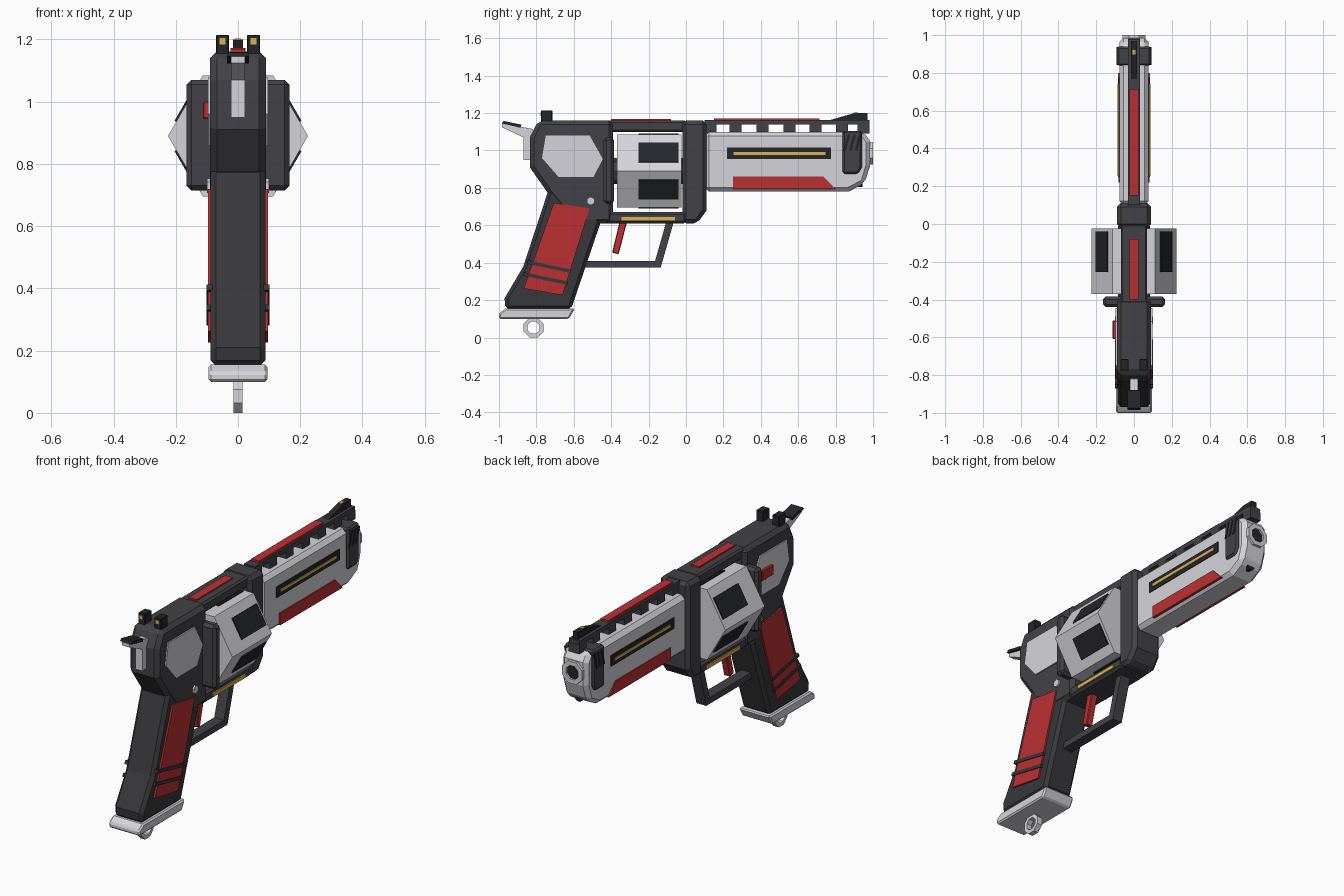
import bpy, bmesh, math
from mathutils import Vector

if "Cube" in bpy.data.objects:
    bpy.data.objects.remove(bpy.data.objects["Cube"])


def material(name, r, g, b):
    m = bpy.data.materials.new(name)
    m.diffuse_color = (r, g, b, 1)
    m.use_nodes = True
    m.node_tree.nodes["Principled BSDF"].inputs["Base Color"].default_value = m.diffuse_color
    return m


DARK = material("charcoal", 0.055, 0.055, 0.063)
GRIP = material("grip_black", 0.04, 0.04, 0.044)
BLACK = material("black", 0.018, 0.019, 0.022)
LIGHT = material("silver", 0.66, 0.66, 0.70)
RED = material("red", 0.5, 0.03, 0.033)
GOLD = material("gold", 0.72, 0.45, 0.09)


def finish(bm, name, mat, bevel=0):
    bmesh.ops.recalc_face_normals(bm, faces=bm.faces)
    me = bpy.data.meshes.new(name)
    bm.to_mesh(me)
    bm.free()
    me.materials.append(mat)
    ob = bpy.data.objects.new(name, me)
    bpy.context.collection.objects.link(ob)
    if bevel:
        mod = ob.modifiers.new("bevel", 'BEVEL')
        mod.width = bevel
        mod.segments = 1
        mod.limit_method = 'ANGLE'
        mod.angle_limit = math.radians(40)
    return ob


def prism(name, pts, x0, x1, mat, bevel=0):
    """Extrude a (y, z) profile from x0 to x1."""
    bm = bmesh.new()
    f = bm.faces.new([bm.verts.new((x0, y, z)) for y, z in pts])
    ext = bmesh.ops.extrude_face_region(bm, geom=[f])["geom"]
    bmesh.ops.translate(bm, vec=(x1 - x0, 0, 0),
                        verts=[v for v in ext if isinstance(v, bmesh.types.BMVert)])
    return finish(bm, name, mat, bevel)


def slab(name, pts, half, mat, bevel=0):
    return prism(name, pts, -half, half, mat, bevel)


def rect(y0, y1, z0, z1):
    return [(y0, z0), (y1, z0), (y1, z1), (y0, z1)]


def both(name, pts, x0, x1, mat, bevel=0):
    """The same side panel on the right and the left."""
    prism(name + "_right", pts, x0, x1, mat, bevel)
    prism(name + "_left", pts, -x1, -x0, mat, bevel)


def ring(name, axis, centre, r_out, r_in, half, n, mat, turn=0.0):
    """Tube with n sides along axis 'x' or 'y'; a solid bar when r_in is 0."""
    bm = bmesh.new()
    c = Vector(centre)

    def loop(r, h):
        out = []
        for i in range(n):
            a = 2 * math.pi * (i + turn) / n
            u, w = r * math.cos(a), r * math.sin(a)
            out.append(bm.verts.new(c + Vector((h, u, w) if axis == 'x' else (u, h, w))))
        return out

    loops = [loop(r_out, -half), loop(r_out, half)]
    if r_in:
        loops += [loop(r_in, half), loop(r_in, -half)]
        pairs = [(loops[k], loops[(k + 1) % 4]) for k in range(4)]
    else:
        bm.faces.new(loops[0])
        bm.faces.new(loops[1])
        pairs = [(loops[0], loops[1])]
    for a, b in pairs:
        for i in range(n):
            j = (i + 1) % n
            bm.faces.new((a[i], a[j], b[j], b[i]))
    return finish(bm, name, mat)


# Frame around the open cylinder window
slab("rear_frame", [(-0.79, 1.16), (-0.835, 1.07), (-0.835, 0.91), (-0.73, 0.76), (-0.60, 0.61),
                    (-0.39, 0.61), (-0.39, 1.16)], 0.09, DARK, 0.022)
slab("top_strap", rect(-0.42, 0.0, 1.10, 1.16), 0.07, DARK, 0.01)
slab("bottom_strap", rect(-0.43, 0.0, 0.61, 0.67), 0.085, DARK, 0.012)
slab("front_frame", [(-0.02, 0.61), (0.06, 0.61), (0.11, 0.68), (0.11, 1.16), (-0.02, 1.16)],
     0.09, DARK, 0.02)
slab("recoil_shield", rect(-0.44, -0.385, 0.715, 1.07), 0.165, DARK, 0.015)
slab("top_strap_inlay", rect(-0.40, -0.08, 1.15, 1.168), 0.024, RED)
both("rear_panel", [(-0.75, 1.08), (-0.515, 1.08), (-0.445, 0.955), (-0.495, 0.857),
                    (-0.68, 0.857), (-0.77, 0.96)], 0.08, 0.097, LIGHT)
both("gold_strip", rect(-0.345, -0.06, 0.625, 0.645), 0.08, 0.092, GOLD)
prism("release_button", rect(-0.61, -0.51, 0.945, 1.0), -0.113, -0.09, RED, 0.004)
for s, side in ((1, "right"), (-1, "left")):
    ring("frame_screw_" + side, 'x', (s * 0.09, -0.51, 0.73), 0.023, 0, 0.01, 6, LIGHT, 0.5)

# Six-sided cylinder with dark flutes
ring("cylinder", 'y', (0, -0.197, 0.89), 0.225, 0, 0.173, 6, LIGHT)
ring("cylinder_axle", 'y', (0, -0.20, 0.89), 0.07, 0, 0.2, 8, DARK)
for i in range(6):
    a = math.radians(30 + 60 * i)
    n, t = Vector((math.cos(a), 0, math.sin(a))), Vector((-math.sin(a), 0, math.cos(a)))
    bm = bmesh.new()
    bmesh.ops.create_cube(bm, size=1)
    for v in bm.verts:
        p = v.co.copy()
        v.co = Vector((0, -0.147, 0.89)) + n * (0.195 + p.x * 0.012) + t * p.z * 0.12 \
            + Vector((0, p.y * 0.215, 0))
    finish(bm, f"cylinder_flute_{i + 1}", BLACK)

# Barrel, muzzle and side panels
slab("barrel", [(0.10, 0.78), (0.87, 0.78), (0.955, 0.825), (0.985, 0.92), (0.985, 1.05),
                (0.95, 1.10), (0.10, 1.10)], 0.078, LIGHT, 0.022)
ring("muzzle_ring", 'y', (0, 0.985, 0.985), 0.066, 0.04, 0.015, 8, LIGHT, 0.5)
ring("bore", 'y', (0, 0.98, 0.985), 0.041, 0, 0.009, 8, BLACK, 0.5)
ring("guide_rod", 'y', (0, 0.90, 0.828), 0.026, 0, 0.043, 8, BLACK, 0.5)
both("barrel_slot", rect(0.22, 0.775, 0.955, 1.015), 0.07, 0.083, BLACK)
both("barrel_slot_line", rect(0.255, 0.745, 0.976, 0.992), 0.08, 0.087, GOLD)
both("barrel_red_panel", [(0.25, 0.793), (0.80, 0.793), (0.735, 0.86), (0.25, 0.86)],
     0.06, 0.084, RED)
slab("muzzle_cladding", [(0.838, 0.875), (0.92, 0.875), (0.94, 0.91), (0.94, 1.105),
                         (0.838, 1.105)], 0.09, DARK, 0.01)
for i in range(3):
    y = 0.842 + 0.03 * i
    both(f"muzzle_vent_{i + 1}", [(y, 1.0), (y + 0.014, 1.0), (y + 0.036, 1.085),
                                  (y + 0.022, 1.085)], 0.085, 0.093, BLACK)

# Ventilated rib and sights
slab("rib", rect(0.10, 0.98, 1.138, 1.162), 0.033, DARK)
for i, y in enumerate((0.13, 0.265, 0.41, 0.553, 0.692, 0.833, 0.95)):
    slab(f"rib_post_{i + 1}", rect(y - 0.032, y + 0.032, 1.09, 1.14), 0.033, DARK)
slab("rib_inlay", rect(0.15, 0.715, 1.155, 1.172), 0.024, RED)
slab("front_sight", [(0.76, 1.16), (0.97, 1.16), (0.97, 1.2), (0.90, 1.2)], 0.016, BLACK)
slab("front_sight_dot", [(0.895, 1.19), (0.92, 1.19), (0.92, 1.203), (0.897, 1.203)], 0.009, GOLD)
for s, side in ((1, "right"), (-1, "left")):
    x = 0.05 * s
    prism("rear_sight_" + side, rect(-0.775, -0.715, 1.14, 1.215), x - 0.021, x + 0.021, BLACK, 0.003)
    prism("rear_sight_dot_" + side, rect(-0.779, -0.77, 1.184, 1.204), x - 0.01, x + 0.01, GOLD)

# Hammer
slab("hammer", [(-0.985, 1.125), (-0.985, 1.145), (-0.82, 1.115), (-0.77, 0.95), (-0.87, 0.95),
                (-0.87, 1.07)], 0.022, LIGHT)
slab("hammer_spur_pad", [(-0.985, 1.145), (-0.975, 1.158), (-0.88, 1.138), (-0.885, 1.122)],
     0.035, BLACK)

# Grip, panels, base plate and lanyard ring
slab("grip", [(-0.735, 0.79), (-0.87, 0.38), (-0.97, 0.21), (-0.965, 0.15), (-0.615, 0.15),
              (-0.455, 0.62), (-0.53, 0.79)], 0.088, GRIP, 0.018)
both("grip_panel", [(-0.707, 0.72), (-0.515, 0.69), (-0.66, 0.227), (-0.868, 0.262)],
     0.08, 0.097, RED)
for i in range(2):
    y, z = -0.852 - 0.018 * i, 0.395 - 0.064 * i
    both(f"grip_band_{i + 1}", [(y, z), (y + 0.235, z - 0.05), (y + 0.24, z - 0.032),
                                (y + 0.005, z + 0.018)], 0.08, 0.101, GRIP)
slab("grip_base_plate", [(-1.0, 0.10), (-0.625, 0.10), (-0.595, 0.155), (-0.965, 0.155),
                         (-1.0, 0.13)], 0.095, LIGHT, 0.008)
ring("lanyard_ring", 'x', (0, -0.815, 0.053), 0.057, 0.035, 0.015, 8, LIGHT, 0.5)

# Trigger and guard
slab("trigger", [(-0.355, 0.62), (-0.315, 0.62), (-0.36, 0.445), (-0.395, 0.455)], 0.02, RED, 0.004)
slab("trigger_guard", [(-0.105, 0.62), (-0.065, 0.62), (-0.135, 0.375), (-0.545, 0.375),
                       (-0.53, 0.41), (-0.165, 0.41)], 0.03, DARK)
